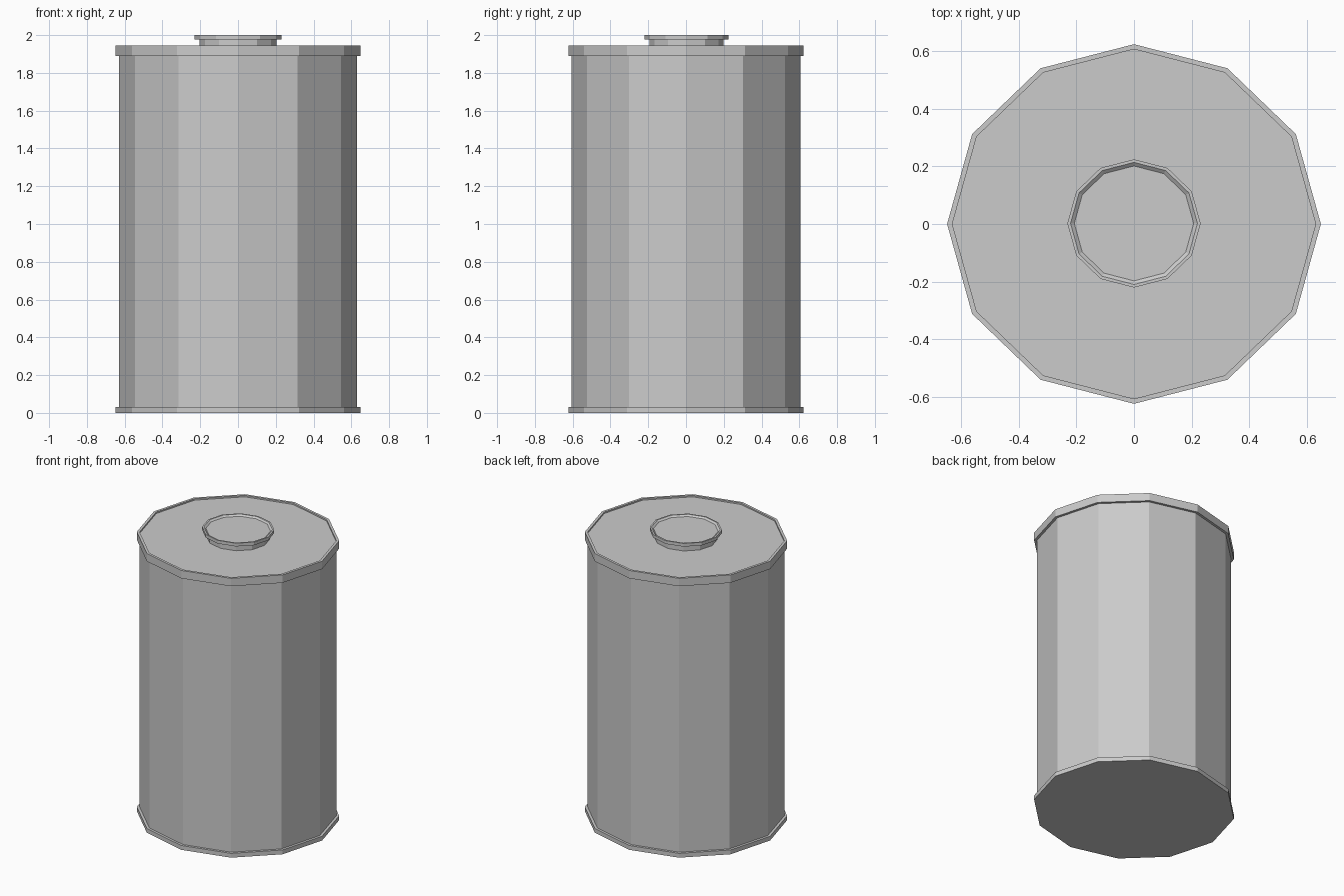
import bpy
import bmesh
from math import cos, sin, tau

SIDES = 12
SQUASH = 0.962  # the drum is slightly narrower front to back

old = bpy.data.objects.get("Cube")
if old:
    bpy.data.objects.remove(old, do_unlink=True)

grey = bpy.data.materials.new("grey_metal")
grey.use_nodes = True
grey.diffuse_color = (0.6, 0.6, 0.6, 1)
grey.node_tree.nodes["Principled BSDF"].inputs["Base Color"].default_value = (0.6, 0.6, 0.6, 1)


def lathe(name, profile, closed=False, y=0.0):
    """Turn a (radius, z) profile into a flat-sided part; open ends are capped."""
    bm = bmesh.new()
    rings = []
    for r, z in profile:
        rings.append([bm.verts.new((r * cos(tau * i / SIDES),
                                    y + r * SQUASH * sin(tau * i / SIDES), z))
                      for i in range(SIDES)])
    pairs = list(zip(rings, rings[1:]))
    if closed:
        pairs.append((rings[-1], rings[0]))
    else:
        bm.faces.new(rings[0])
        bm.faces.new(rings[-1])
    for a, b in pairs:
        for i in range(SIDES):
            j = (i + 1) % SIDES
            bm.faces.new((a[i], a[j], b[j], b[i]))
    bmesh.ops.recalc_face_normals(bm, faces=bm.faces)
    mesh = bpy.data.meshes.new(name)
    bm.to_mesh(mesh)
    bm.free()
    mesh.materials.append(grey)
    obj = bpy.data.objects.new(name, mesh)
    bpy.context.collection.objects.link(obj)
    return obj


# Drum wall with bottom and slightly sunken lid
lathe("drum_body", [(0.648, 0), (0.648, 0.03), (0.63, 0.03), (0.63, 1.935)])

# Raised band around the lid
lathe("top_rim", [(0.63, 1.89), (0.648, 1.89), (0.648, 1.945), (0.63, 1.945)], closed=True)

# Filler neck with a flanged lip and sunken cap
lathe("filler_neck", [(0.203, 1.935), (0.203, 1.978), (0.231, 1.978), (0.231, 2.0),
                      (0.22, 2.0), (0.207, 1.99)], y=0.002)
